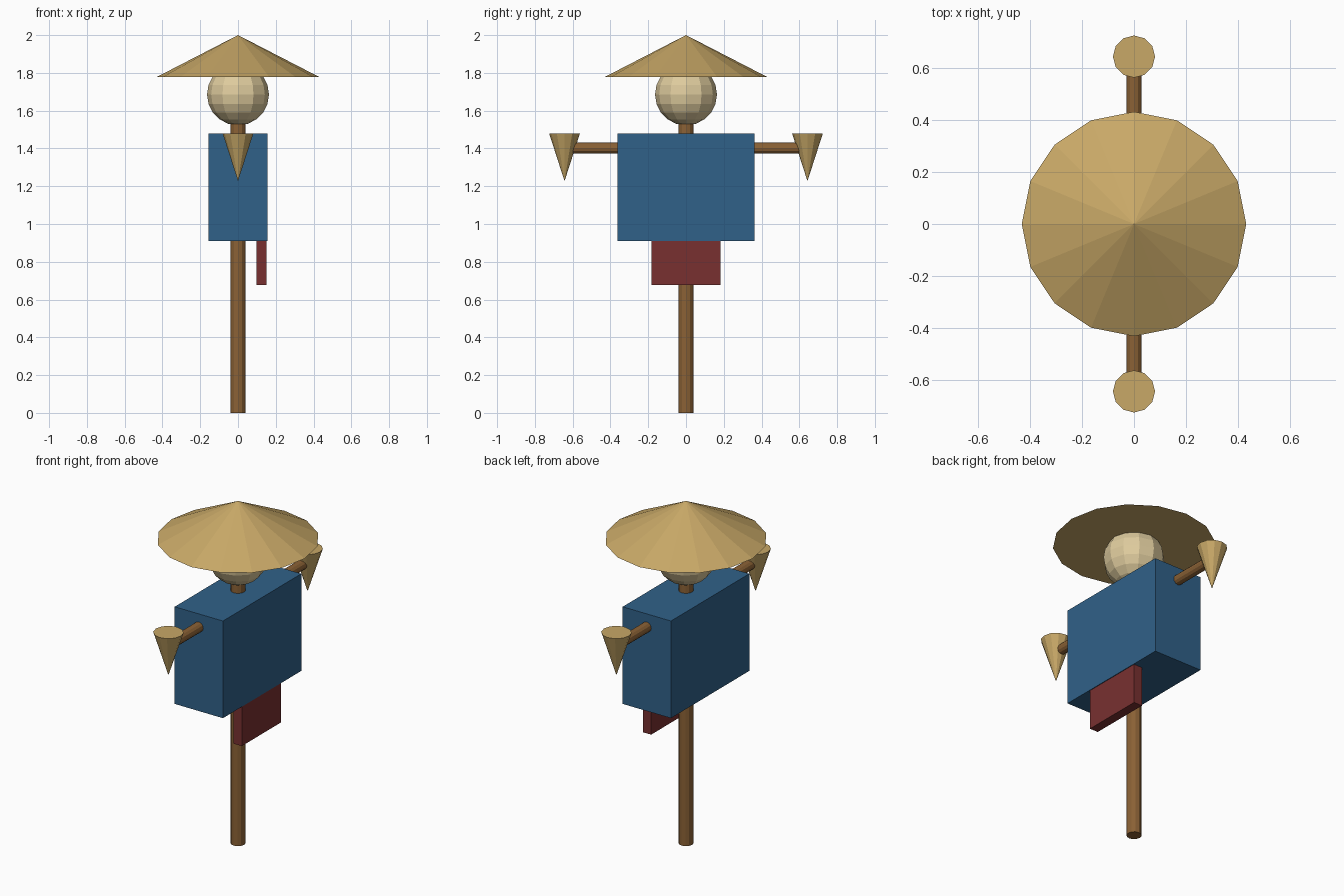
import bpy, math

if "Cube" in bpy.data.objects:
    bpy.data.objects.remove(bpy.data.objects["Cube"])


def material(name, rgb):
    """Flat colour given as sRGB 0-255, stored as linear."""
    lin = [c / 255 / 12.92 if c < 11 else ((c / 255 + 0.055) / 1.055) ** 2.4 for c in rgb]
    m = bpy.data.materials.new(name)
    m.diffuse_color = (*lin, 1)
    m.use_nodes = True
    m.node_tree.nodes["Principled BSDF"].inputs["Base Color"].default_value = m.diffuse_color
    return m


WOOD = material("brown wood", (138, 97, 53))
STRAW = material("straw", (200, 168, 103))
SACK = material("pale sackcloth", (222, 203, 157))
BLUE = material("blue cloth", (48, 97, 137))
RED = material("dark red cloth", (120, 48, 48))


def finish(name, mat):
    ob = bpy.context.object
    ob.name = name
    ob.data.materials.append(mat)
    return ob


def box(name, mat, lo, hi):
    bpy.ops.mesh.primitive_cube_add(size=1, location=[(a + b) / 2 for a, b in zip(lo, hi)])
    bpy.context.object.scale = [b - a for a, b in zip(lo, hi)]
    bpy.ops.object.transform_apply(location=False, rotation=False, scale=True)
    return finish(name, mat)


def cone(name, mat, r_low, r_high, z0, z1, sides, y=0):
    bpy.ops.mesh.primitive_cone_add(vertices=sides, radius1=r_low, radius2=r_high,
                                    depth=z1 - z0, location=(0, y, (z0 + z1) / 2))
    return finish(name, mat)


# Upright pole and cross arm
cone("pole", WOOD, 0.04, 0.04, 0, 1.60, 12)
bpy.ops.mesh.primitive_cylinder_add(vertices=12, radius=0.029, depth=1.28,
                                    location=(0, 0, 1.402), rotation=(math.pi / 2, 0, 0))
finish("cross_arm", WOOD)

# Clothes: coat and hanging cloth patch
box("coat", BLUE, (-0.156, -0.362, 0.91), (0.156, 0.362, 1.478))
box("cloth_patch", RED, (0.098, -0.182, 0.677), (0.152, 0.182, 0.93))

# Straw hands, tips pointing down
for side, y in (("left", 0.643), ("right", -0.643)):
    cone(side + "_straw_hand", STRAW, 0, 0.081, 1.227, 1.478, 12, y)

# Head and wide hat
bpy.ops.mesh.primitive_uv_sphere_add(segments=12, ring_count=10, radius=0.164,
                                     location=(0, 0, 1.686))
finish("head", SACK)
cone("hat", STRAW, 0.431, 0, 1.778, 2.0, 16)
